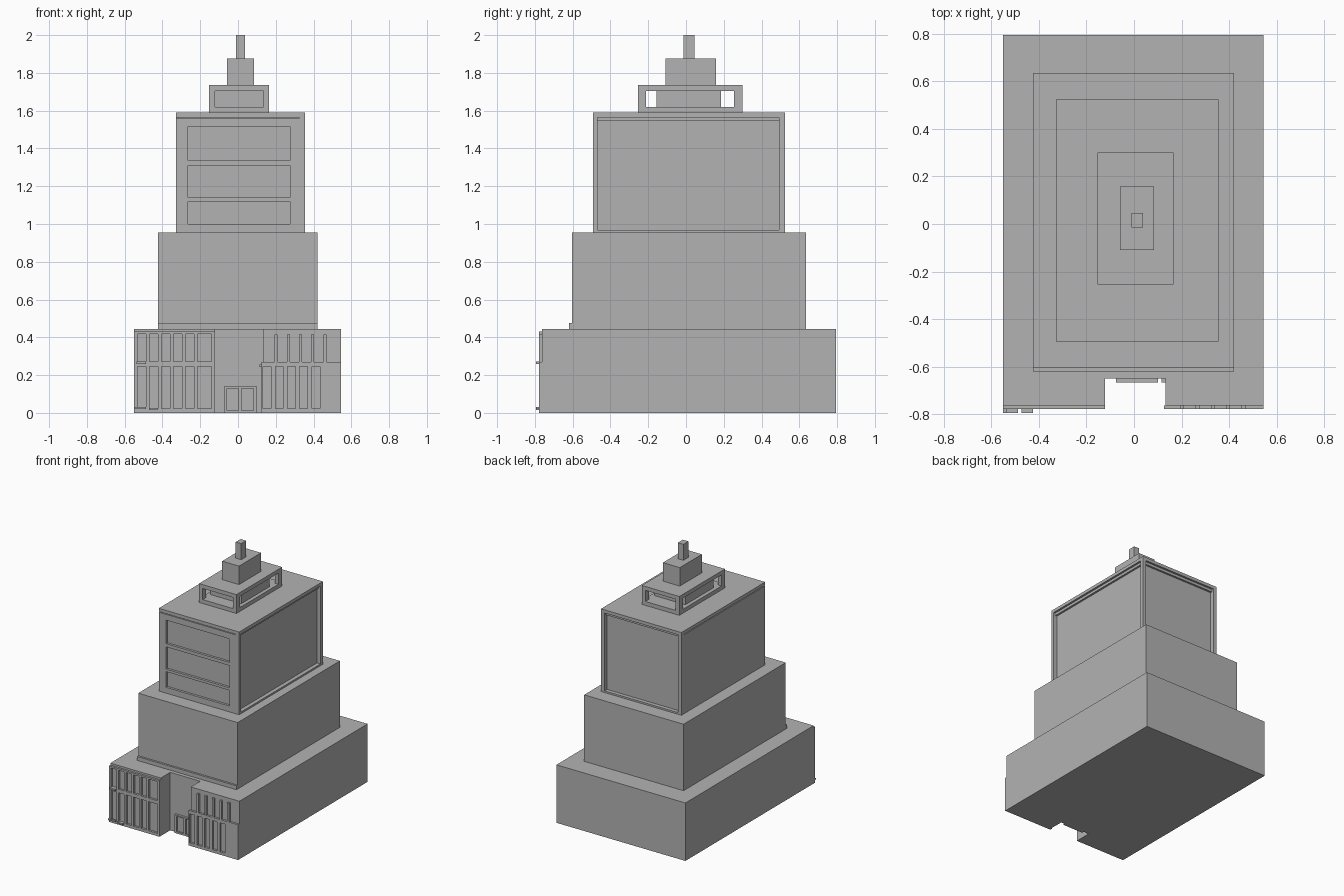
import bpy
import bmesh

old = bpy.data.objects.get("Cube")
if old:
    bpy.data.objects.remove(old, do_unlink=True)

stone = bpy.data.materials.new("grey stone")
stone.use_nodes = True
GREY = (0.45, 0.45, 0.45, 1)
stone.diffuse_color = GREY
stone.node_tree.nodes["Principled BSDF"].inputs["Base Color"].default_value = GREY


def boxes(name, spans):
    """One object made of boxes, each given as x, y and z ranges."""
    bm = bmesh.new()
    for span in spans:
        verts = bmesh.ops.create_cube(bm, size=1)["verts"]
        for v in verts:
            v.co = [lo + (c + 0.5) * (hi - lo) for c, (lo, hi) in zip(v.co, span)]
    mesh = bpy.data.meshes.new(name)
    bm.to_mesh(mesh)
    bm.free()
    mesh.materials.append(stone)
    obj = bpy.data.objects.new(name, mesh)
    bpy.context.collection.objects.link(obj)
    return obj


def carve(obj, spans):
    """Cut box-shaped openings out of an object."""
    cutter = boxes("opening_cutter", spans)
    cutter.hide_render = True
    mod = obj.modifiers.new("openings", "BOOLEAN")
    mod.operation = "DIFFERENCE"
    mod.solver = "EXACT"
    mod.object = cutter
    bpy.context.view_layer.objects.active = obj
    bpy.ops.object.modifier_apply(modifier=mod.name)
    bpy.data.objects.remove(cutter, do_unlink=True)


# Base block with the entrance court
WALL, FACE = -0.762, -0.778
base = boxes("base_block", [((-0.55, 0.545), (WALL, 0.793), (0, 0.445))])
carve(base, [((-0.122, 0.133), (-1, -0.648), (-0.1, 1))])

# Left wing window frame, two rows
LOWER, UPPER = (0.022, 0.245), (0.272, 0.417)
cut_y = (-0.9, WALL + 0.004)
columns = [(-0.533 + i * 0.0635, -0.488 + i * 0.0635) for i in range(5)] + [(-0.215, -0.14)]
left = boxes("left_wing_frame", [((-0.55, -0.122), (FACE, WALL), (0, 0.43))])
carve(left, [(x, (-0.9, -0.7), z) for x in columns for z in (LOWER, UPPER)])

# Right wing: lower window frame and free-standing upper fins
columns = [(0.133 + i * 0.0645, 0.175 + i * 0.0645) for i in range(5)]
right = boxes("right_wing_frame", [((0.125, 0.545), (FACE, WALL), (0, 0.27))])
carve(right, [(x, (-0.9, -0.7), LOWER) for x in columns])
boxes("right_wing_fins", [((0.194 + i * 0.0645, 0.21 + i * 0.0645), (FACE, WALL), (0.27, 0.415))
                          for i in range(5)])

# Small sills
boxes("window_sills", [((-0.55, -0.487), (-0.793, FACE), (0.02, 0.03)),
                       ((-0.472, -0.425), (-0.793, FACE), (0.015, 0.025)),
                       ((-0.537, -0.487), (-0.793, FACE), (0.26, 0.272)),
                       ((0.115, 0.133), (-0.665, -0.648), (0.243, 0.255))])

# Double entrance door
door = boxes("entrance_door", [((-0.075, 0.1), (-0.665, -0.646), (0, 0.14))])
carve(door, [(x, (-0.7, -0.652), (0.013, 0.13)) for x in ((-0.058, 0.002), (0.018, 0.083))])

# Second tier with its front ledge
boxes("second_tier", [((-0.424, 0.42), (-0.604, 0.635), (0.445, 0.955))])
boxes("second_tier_ledge", [((-0.424, 0.42), (-0.619, -0.604), (0.445, 0.475))])

# Third tier: body, three recessed front bays, corner posts, slab and cap
X0, X1, Y0, Y1 = -0.327, 0.355, -0.493, 0.523
body = boxes("third_tier", [((X0, 0.325), (Y0, 0.493), (0.955, 1.56))])
carve(body, [((-0.265, 0.275), (-0.6, -0.475), z)
             for z in ((1.0, 1.12), (1.14, 1.31), (1.335, 1.515))])
rise = (0.968, 1.565)
boxes("corner_posts", [((0.325, X1), (Y0, Y0 + 0.025), rise),
                       ((0.325, X1), (0.493, Y1), rise),
                       ((X0, X0 + 0.028), (0.493, Y1), rise)])
boxes("third_tier_slab", [((X0, X1), (Y0, Y1), (0.955, 0.968))])
boxes("third_tier_cap", [((X0, X1), (Y0, Y1), (1.565, 1.59)),
                         ((X0 + 0.012, X1 - 0.015), (Y0 + 0.012, Y1 - 0.015), (1.545, 1.565))])

# Open lantern around a solid core
lantern = boxes("lantern_frame", [((-0.153, 0.165), (-0.254, 0.3), (1.59, 1.735))])
gap = (1.62, 1.705)
carve(lantern, [((-0.122, 0.135), (-0.5, 0.5), gap)])
carve(lantern, [((-0.5, 0.5), (-0.212, 0.255), gap)])
boxes("lantern_core", [((-0.124, 0.137), (-0.155, 0.185), (1.61, 1.715))])

# Upper block and spire
boxes("upper_block", [((-0.058, 0.085), (-0.109, 0.158), (1.735, 1.877))])
boxes("spire", [((-0.01, 0.037), (-0.014, 0.046), (1.877, 2.0))])
